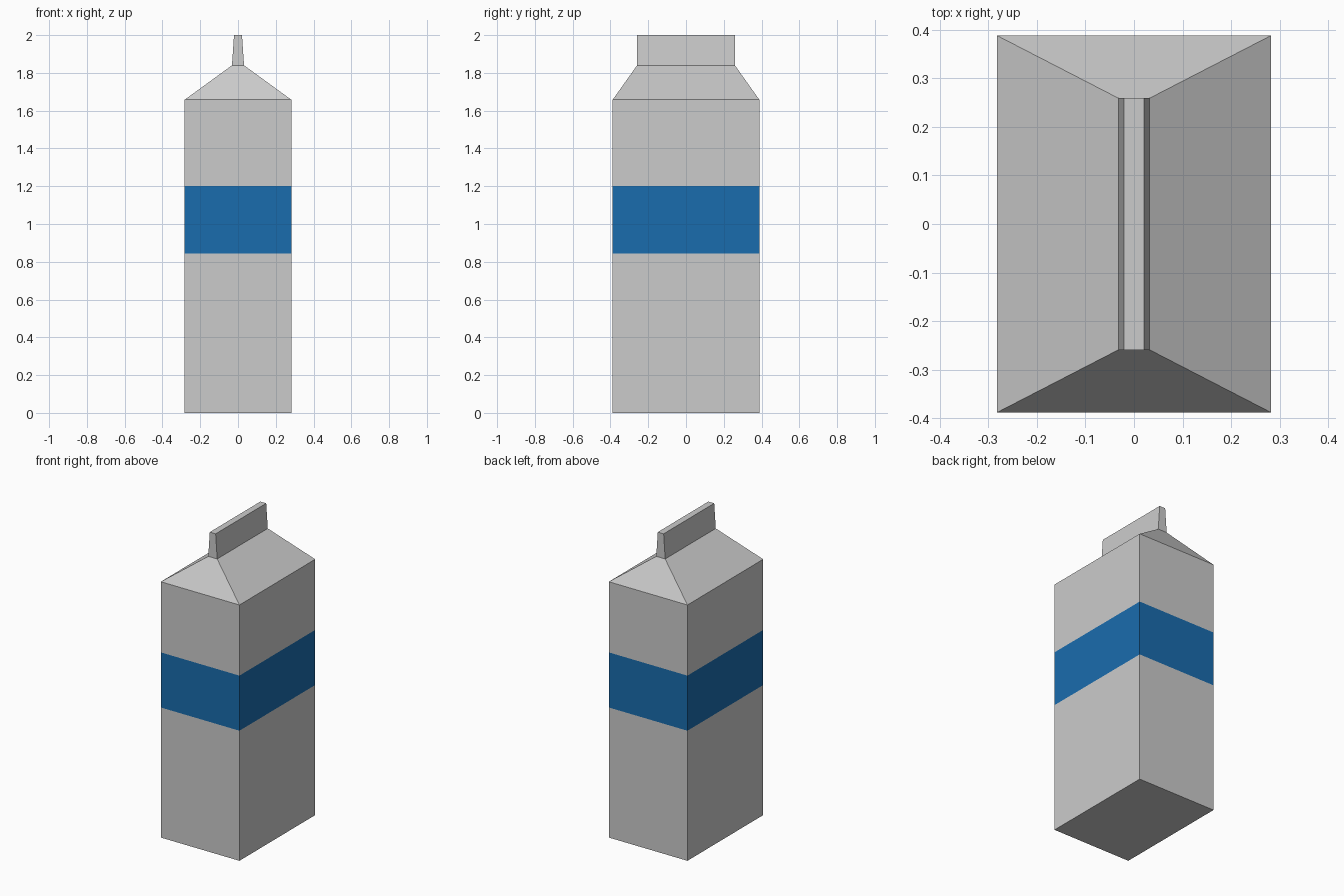
import bpy, bmesh

if "Cube" in bpy.data.objects:
    bpy.data.objects.remove(bpy.data.objects["Cube"])

HX, HY = 0.282, 0.388        # carton half width and half depth
RX, RY = 0.032, 0.259        # half size where the roof meets the fin


def loft(name, rings, cap_bottom=False, cap_top=False, material=None):
    """Join rectangular rings (half_x, half_y, z) into a flat-faced shell."""
    bm = bmesh.new()
    loops = [[bm.verts.new((sx * x, sy * y, z))
              for sx, sy in ((-1, -1), (1, -1), (1, 1), (-1, 1))]
             for x, y, z in rings]
    for low, high in zip(loops, loops[1:]):
        for i in range(4):
            j = (i + 1) % 4
            bm.faces.new((low[i], low[j], high[j], high[i]))
    if cap_bottom:
        bm.faces.new(loops[0][::-1])
    if cap_top:
        bm.faces.new(loops[-1])
    mesh = bpy.data.meshes.new(name)
    bm.to_mesh(mesh)
    bm.free()
    if material:
        mesh.materials.append(material)
    obj = bpy.data.objects.new(name, mesh)
    bpy.context.collection.objects.link(obj)
    return obj


blue = bpy.data.materials.new("band_blue")
blue.diffuse_color = (0.01, 0.15, 0.42, 1)
blue.use_nodes = True
blue.node_tree.nodes["Principled BSDF"].inputs["Base Color"].default_value = blue.diffuse_color

# Carton body, split by a flush coloured band
loft("carton_lower", [(HX, HY, 0), (HX, HY, 0.843)], cap_bottom=True)
loft("colour_band", [(HX, HY, 0.843), (HX, HY, 1.2)], material=blue)
loft("carton_upper", [(HX, HY, 1.2), (HX, HY, 1.658)])

# Sloped roof and the tapered sealing fin
loft("sloped_roof", [(HX, HY, 1.658), (RX, RY, 1.84)])
loft("sealing_fin", [(RX, RY, 1.84), (0.021, RY, 2.0)], cap_top=True)
